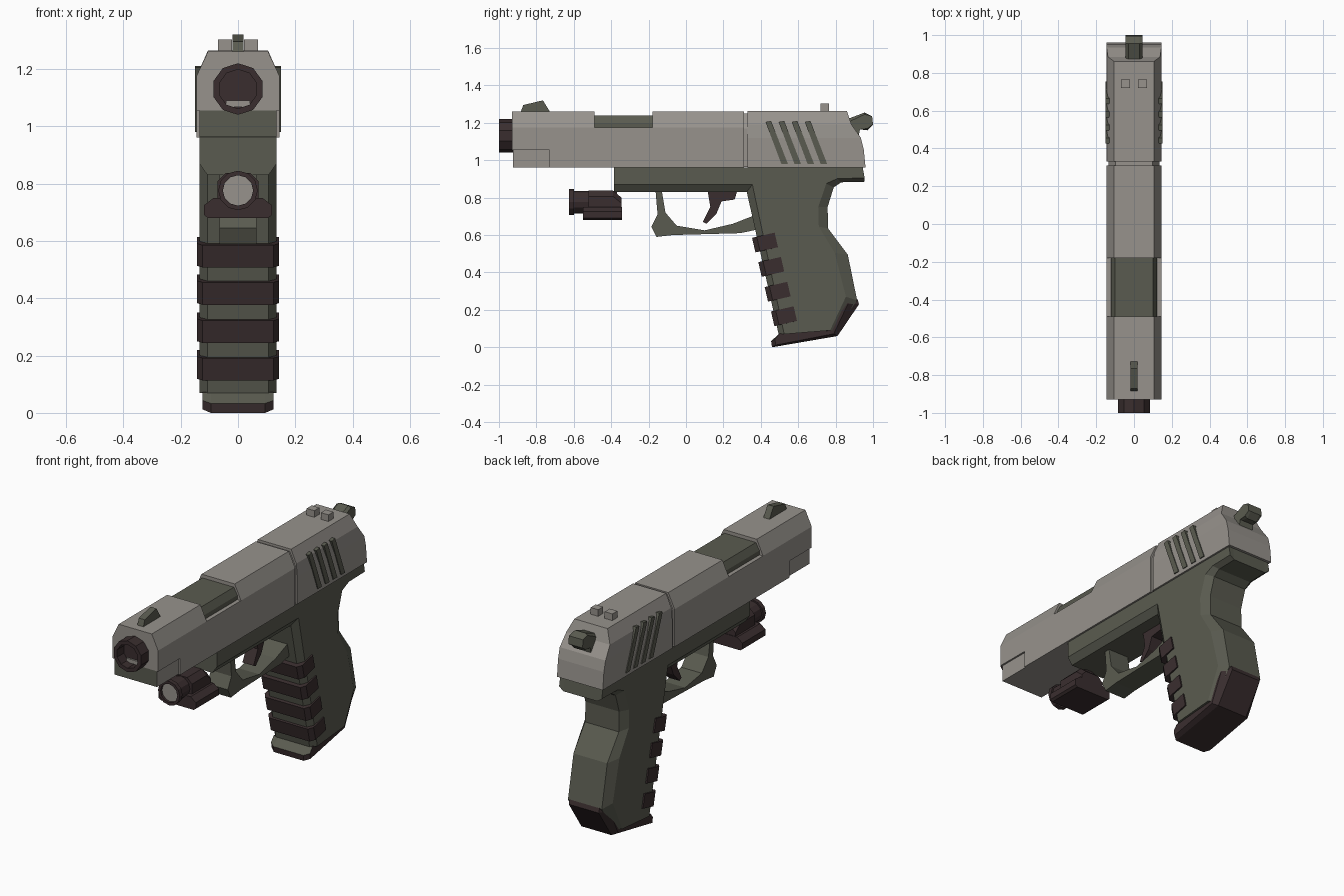
import bpy, bmesh, math

if "Cube" in bpy.data.objects:
    bpy.data.objects.remove(bpy.data.objects["Cube"])


def material(name, rgb):
    m = bpy.data.materials.new(name)
    m.diffuse_color = (*rgb, 1)
    m.use_nodes = True
    m.node_tree.nodes["Principled BSDF"].inputs["Base Color"].default_value = m.diffuse_color
    return m


GREY = material("slide grey", (0.31, 0.29, 0.265))
GREEN = material("frame olive", (0.102, 0.105, 0.080))
DARK = material("dark brown", (0.042, 0.027, 0.028))


def finish(name, bm, mats, rule=None):
    bmesh.ops.recalc_face_normals(bm, faces=bm.faces)
    bm.normal_update()
    if rule:
        for f in bm.faces:
            f.material_index = 1 if rule(f) else 0
    me = bpy.data.meshes.new(name)
    bm.to_mesh(me)
    bm.free()
    for m in mats:
        me.materials.append(m)
    ob = bpy.data.objects.new(name, me)
    bpy.context.collection.objects.link(ob)
    return ob


def bridge(bm, rings):
    for a, b in zip(rings, rings[1:]):
        n = len(a)
        for i in range(n):
            j = (i + 1) % n
            bm.faces.new((a[i], a[j], b[j], b[i]))


def prism(name, pts, w, mats, c=0.0, x=0.0, rule=None):
    """Side profile (y, z[, dy, dz]) extruded over x; dy, dz is the chamfer shift at the outer faces."""
    pts = [tuple(p) + (0, 0) if len(p) == 2 else p for p in pts]
    layers = [(-w, 1), (-w + c, 0), (w - c, 0), (w, 1)] if c else [(-w, 0), (w, 0)]
    bm = bmesh.new()
    rings = [[bm.verts.new((x + lx, y + k * dy, z + k * dz)) for y, z, dy, dz in pts]
             for lx, k in layers]
    bridge(bm, rings)
    bm.faces.new(rings[0])
    bm.faces.new(rings[-1])
    return finish(name, bm, mats, rule)


def section(name, levels, y0, y1, mats, rule=None):
    """Symmetric section (half width, z) run along y; y1 may be a list, one value per level."""
    if not isinstance(y1, (list, tuple)):
        y1 = [y1] * len(levels)
    bm = bmesh.new()
    rows = [[bm.verts.new((sx * w, y, z)) for sx, y in ((-1, y0), (1, y0), (1, ye), (-1, ye))]
            for (w, z), ye in zip(levels, y1)]
    bridge(bm, rows)
    bm.faces.new(rows[0])
    bm.faces.new(rows[-1])
    return finish(name, bm, mats, rule)


def lathe(name, prof, z, n, mats):
    """Profile (y, radius) turned around a y axis at height z."""
    bm = bmesh.new()
    rings = [[bm.verts.new((r * math.sin(2 * math.pi * i / n), y, z + r * math.cos(2 * math.pi * i / n)))
              for i in range(n)] for y, r in prof]
    bridge(bm, rings)
    bm.faces.new(rings[0])
    bm.faces.new(rings[-1])
    return finish(name, bm, mats)


def box(name, x, y0, y1, z0, z1, w, mats):
    return prism(name, [(y0, z0), (y1, z0), (y1, z1), (y0, z1)], w, mats, x=x)


# Slide, in lengths along y
low, shoulder, top = (0.145, 0.96), (0.145, 1.175), (0.105, 1.26)
section("slide_nose", [(0.145, 1.055), shoulder, top], -0.93, -0.73, [GREY])
section("slide_nose_underside", [(0.135, 0.962), (0.135, 1.055)], -0.925, -0.73, [GREY, GREEN],
        rule=lambda f: f.normal.y < -0.9)
section("slide_front", [low, shoulder, top], -0.73, -0.49, [GREY])
section("slide_port_sides", [low, shoulder], -0.49, -0.18, [GREY])
section("ejection_port", [(0.122, 1.17), (0.122, 1.20), (0.10, 1.24)], -0.49, -0.18, [GREEN])
section("slide_middle", [low, shoulder, top], -0.18, 0.31, [GREY])
section("slide_groove", [(0.135, 0.965), (0.135, 1.17), (0.097, 1.25)], 0.31, 0.33, [GREY])
section("slide_rear", [low, (0.145, 1.06), (0.145, 1.12), (0.138, 1.19), (0.105, 1.264)], 0.33,
        [0.96, 0.95, 0.935, 0.885, 0.86], [GREY])

# Slanted grip serrations on both sides of the slide
for i in range(4):
    y = 0.425 + 0.07 * i
    for s in (-1, 1):
        prism("serration", [(y, 1.205), (y + 0.03, 1.21), (y + 0.12, 0.98), (y + 0.085, 0.98)],
              0.02, [GREEN], x=s * 0.13)

# Barrel with hollow muzzle
lathe("barrel", [(-0.92, 0.09), (-1.0, 0.09), (-1.0, 0.068), (-0.94, 0.068)], 1.13, 10, [DARK])
box("bore_floor", 0, -0.95, -0.94, 1.068, 1.09, 0.042, [GREY])

# Sights and hammer
prism("front_sight", [(-0.885, 1.255), (-0.87, 1.295), (-0.765, 1.32), (-0.725, 1.255)], 0.019, [GREEN])
for s in (-1, 1):
    box("rear_sight", s * 0.045, 0.72, 0.765, 1.255, 1.302, 0.024, [GREY])
prism("hammer", [(0.85, 1.15), (0.85, 1.215, 0.02, -0.01), (0.955, 1.255, 0, -0.01), (0.995, 1.235),
                 (1.0, 1.19), (0.97, 1.16, 0, 0.01), (0.93, 1.165), (0.92, 1.11)], 0.045, [GREEN], c=0.015)

# Frame and grip
prism("frame", [(-0.385, 0.96), (-0.385, 0.83, 0, 0.04), (0.325, 0.83, 0.03, 0.04),
                (0.495, 0.07, 0.03, 0), (0.80, 0.09, -0.03, 0), (0.915, 0.25, -0.06, 0.02),
                (0.865, 0.495, -0.07, 0.01), (0.76, 0.635, -0.05, 0.01), (0.757, 0.75, -0.05, 0),
                (0.79, 0.855, -0.04, 0.02), (0.83, 0.882, -0.02, 0.02), (0.955, 0.885, 0, 0.02),
                (0.945, 0.96)], 0.135, [GREEN], c=0.028)

# Base plate with an olive ledge at the front
prism("base_plate", [(0.455, 0.033, 0.02, 0.01), (0.46, 0.0, 0.02, 0.012), (0.81, 0.06, -0.02, 0.012),
                     (0.925, 0.23, -0.06, 0.0), (0.918, 0.255, -0.06, 0), (0.80, 0.092, -0.02, 0),
                     (0.498, 0.072)], 0.123, [DARK, GREEN], c=0.028,
      rule=lambda f: f.normal.z > 0.4 and f.normal.y < -0.3)

# Finger ribs wrapped round the grip front
ca, sa = math.cos(math.radians(13)), math.sin(math.radians(13))
for cy, cz in ((0.4225, 0.56), (0.456, 0.43), (0.49, 0.297), (0.524, 0.166)):
    corners = [(-0.062, -0.04), (0.062, -0.04), (0.062, 0.04), (-0.062, 0.04)]
    prism("finger_rib", [(cy + u * ca - v * sa, cz + u * sa + v * ca) + ((0.025, 0.006) if u < 0 else (0, 0))
                         for u, v in corners], 0.143, [DARK], c=0.02)

# Trigger guard and trigger
prism("trigger_guard", [(-0.163, 0.84), (-0.152, 0.71), (-0.185, 0.645), (-0.158, 0.59), (-0.07, 0.60),
                        (0.29, 0.61), (0.385, 0.63), (0.365, 0.705), (0.25, 0.66), (0.10, 0.625),
                        (-0.05, 0.65), (-0.11, 0.72), (-0.13, 0.84)], 0.065, [GREEN])
prism("trigger", [(0.115, 0.84), (0.13, 0.75), (0.09, 0.67), (0.11, 0.66), (0.163, 0.715), (0.19, 0.78),
                  (0.26, 0.79), (0.275, 0.84)], 0.035, [DARK])

# Light under the barrel
lathe("light_body", [(-0.37, 0.06), (-0.60, 0.06), (-0.60, 0.069), (-0.625, 0.069), (-0.625, 0.053),
                     (-0.60, 0.053)], 0.776, 12, [DARK])
lathe("light_lens", [(-0.595, 0.055), (-0.612, 0.055)], 0.776, 12, [GREY])
prism("light_housing", [(-0.52, 0.73), (-0.52, 0.837, 0, -0.03), (-0.39, 0.837, 0, -0.03),
                        (-0.345, 0.80, 0, -0.03), (-0.345, 0.73)], 0.072, [DARK], c=0.03)
section("light_mount", [(0.105, 0.68), (0.118, 0.69), (0.118, 0.725), (0.085, 0.75)], -0.55, -0.342, [DARK])
